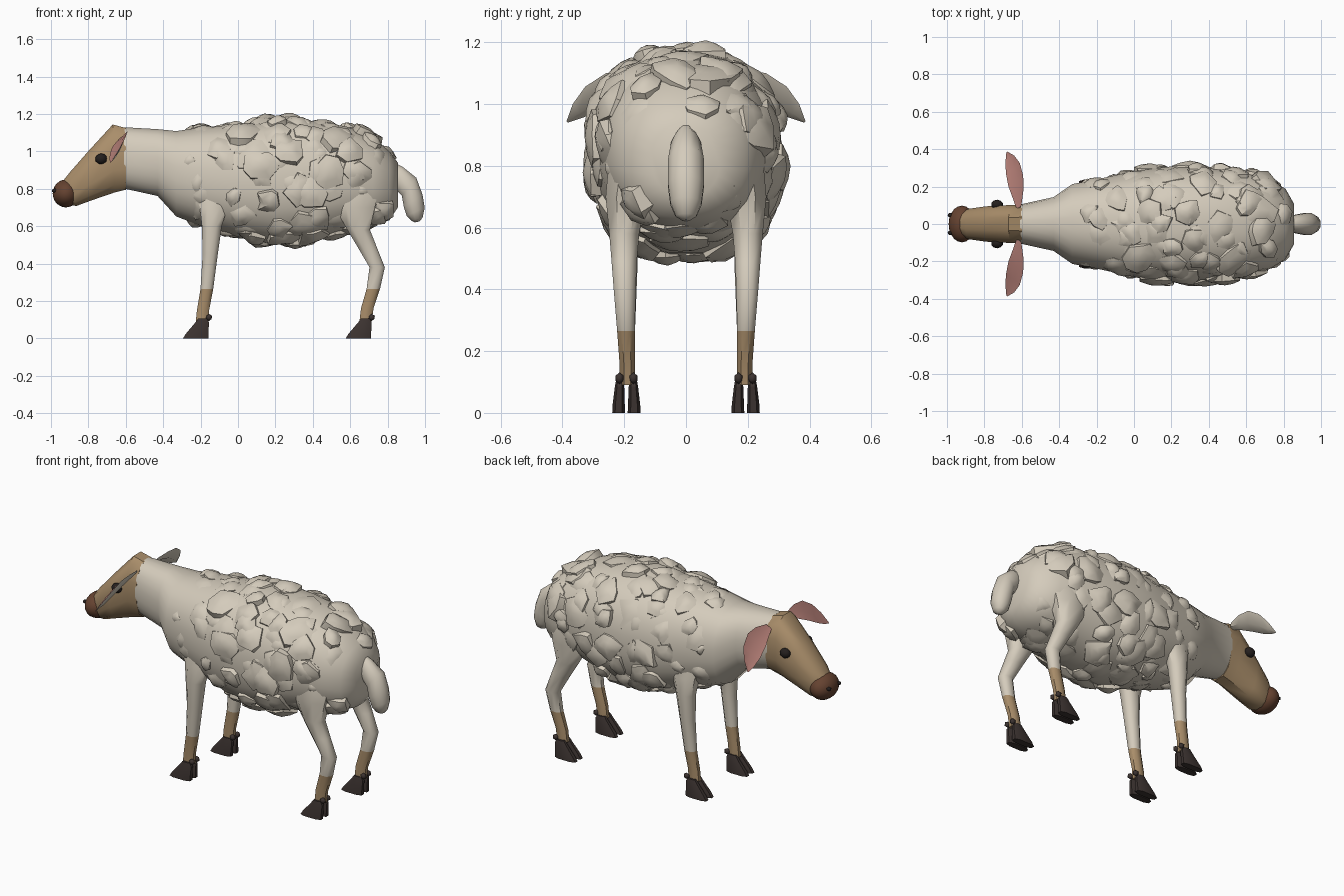
import bpy, bmesh, math, random
from mathutils import Vector, Matrix

if "Cube" in bpy.data.objects:
    bpy.data.objects.remove(bpy.data.objects["Cube"])

random.seed(5)


def material(name, rgb):
    m = bpy.data.materials.new(name)
    m.diffuse_color = (*rgb, 1)
    m.use_nodes = True
    m.node_tree.nodes["Principled BSDF"].inputs["Base Color"].default_value = m.diffuse_color
    return m


WOOL = material("cream wool", (0.66, 0.60, 0.50))
TAN = material("tan face", (0.40, 0.27, 0.145))
NOSE = material("brown nose", (0.13, 0.055, 0.03))
HOOF = material("dark hoof", (0.045, 0.033, 0.03))
EYE = material("black eye", (0.018, 0.014, 0.013))
PINK = material("pink inner ear", (0.50, 0.23, 0.20))


def finish(bm, name, mats, angle=40):
    bmesh.ops.recalc_face_normals(bm, faces=bm.faces)
    me = bpy.data.meshes.new(name)
    bm.to_mesh(me)
    bm.free()
    for m in mats:
        me.materials.append(m)
    me.shade_smooth()
    me.set_sharp_from_angle(angle=math.radians(angle))
    ob = bpy.data.objects.new(name, me)
    bpy.context.collection.objects.link(ob)
    return ob


def ring_point(x0, z0, x1, z1, y, hw, a, e=1.0):
    """Point on an oval spanning two side-profile points."""
    s, c = math.sin(a), math.cos(a)
    s = math.copysign(abs(s) ** e, s)
    c = math.copysign(abs(c) ** e, c)
    return Vector(((x0 + x1) / 2 + (x1 - x0) / 2 * s, y + hw * c,
                   (z0 + z1) / 2 + (z1 - z0) / 2 * s))


def loft(name, stations, sides, mats, e=1.0, tan_below=None, angle=40):
    bm = bmesh.new()
    rings = [[bm.verts.new(ring_point(*st, math.tau * (i + 0.5) / sides, e))
              for i in range(sides)] for st in stations]
    for r, q in zip(rings, rings[1:]):
        for i in range(sides):
            j = (i + 1) % sides
            bm.faces.new((r[i], r[j], q[j], q[i]))
    bm.faces.new(rings[0])
    bm.faces.new(rings[-1])
    if tan_below:
        for f in bm.faces:
            f.material_index = int(f.calc_center_median().z < tan_below)
    return finish(bm, name, mats, angle)


def ball(name, loc, size, mat, sub=2):
    bm = bmesh.new()
    bmesh.ops.create_icosphere(bm, subdivisions=sub, radius=1)
    bmesh.ops.transform(bm, matrix=Matrix.Translation(loc) @ Matrix.Diagonal((*size, 1)),
                        verts=bm.verts)
    return finish(bm, name, [mat], 60)


# Body and neck: x, bottom, top, half width
BODY = [(-0.61, 0.80, 1.13, 0.105), (-0.43, 0.76, 1.12, 0.145), (-0.33, 0.65, 1.11, 0.215),
        (-0.20, 0.60, 1.13, 0.24), (0.0, 0.54, 1.145, 0.285), (0.2, 0.50, 1.175, 0.31),
        (0.4, 0.515, 1.165, 0.30), (0.58, 0.57, 1.135, 0.28), (0.72, 0.60, 1.08, 0.245),
        (0.81, 0.63, 1.00, 0.19), (0.855, 0.70, 0.94, 0.11)]
SQUARE = 0.87
body_rings = [(x, b, x, t, 0, w) for x, b, t, w in BODY]
loft("body", body_rings, 24, [WOOL], SQUARE)


def body_point(x, a):
    for p, q in zip(BODY, BODY[1:]):
        if x <= q[0] or q is BODY[-1]:
            k = (x - p[0]) / (q[0] - p[0])
            b, t, w = (p[i] + (q[i] - p[i]) * k for i in (1, 2, 3))
            return ring_point(x, b, x, t, 0, w, a, SQUARE)


# Wool clumps: broad, overlapping, tilted tufts scattered over the body
bm = bmesh.new()
for i in range(180):
    x = -0.27 + 1.07 * ((i * 0.7549 + random.uniform(0, 0.03)) % 1)
    a = i * 2.39996 + random.uniform(-0.2, 0.2)
    p = body_point(x, a)
    if x < -0.1 and random.random() < 0.4:
        continue
    if 0.45 < x < 0.75 and p.z < 0.78 and abs(p.y) > 0.13 and random.random() < 0.7:
        continue
    du = body_point(x + 0.01, a) - body_point(x - 0.01, a)
    dv = body_point(x, a + 0.05) - body_point(x, a - 0.05)
    n = du.cross(dv).normalized()
    if n.dot(p - Vector((0.25, 0, 0.85))) < 0:
        n.negate()
    n = (n + Vector([random.uniform(-0.17, 0.17) for _ in range(3)])).normalized()
    u = n.orthogonal().normalized()
    v = n.cross(u)
    size = random.uniform(0.055, 0.10) * (0.85 if x < 0 else 1)
    lift = random.uniform(0.0, 0.034) * (0.5 if x < 0 else 1)
    sides = random.choice((6, 7, 8))
    turn = random.uniform(0, 6)
    rows = [[], [], []]
    for k in range(sides):
        t = turn + math.tau * (k + random.uniform(-0.3, 0.3)) / sides
        d = (u * math.cos(t) + v * math.sin(t)) * size * random.uniform(0.75, 1.2)
        drop = random.uniform(-0.014, 0.002)
        for row, r, h in zip(rows, (1.0, 0.95, 0.5), (-0.06, lift - 0.014 + drop, lift + drop / 2)):
            row.append(bm.verts.new(p + d * r + n * h))
    top = bm.verts.new(p + n * (lift + 0.006))
    for k in range(sides):
        j = (k + 1) % sides
        for r, q in zip(rows, rows[1:]):
            bm.faces.new((r[k], r[j], q[j], q[k]))
        bm.faces.new((rows[2][k], rows[2][j], top))
    bm.faces.new(rows[0][::-1])
finish(bm, "wool_clumps", [WOOL], 45)

# Head, nose and tail
loft("head", [(-0.60, 0.79, -0.60, 1.13, 0, 0.107), (-0.66, 0.775, -0.67, 1.148, 0, 0.104),
              (-0.78, 0.735, -0.80, 1.005, 0, 0.097), (-0.865, 0.705, -0.90, 0.89, 0, 0.083),
              (-0.90, 0.715, -0.935, 0.845, 0, 0.06)],
     12, [TAN], 0.8, angle=38)
ball("nose", (-0.92, 0, 0.775), (0.071, 0.098, 0.075), NOSE, 3)
loft("tail", [(0.80, 0.80, 0.84, 0.94, 0, 0.03), (0.84, 0.80, 0.88, 0.92, 0, 0.05),
              (0.875, 0.76, 0.955, 0.86, 0, 0.06), (0.885, 0.70, 0.988, 0.77, 0, 0.06),
              (0.90, 0.655, 1.0, 0.70, 0, 0.052), (0.925, 0.63, 0.988, 0.645, 0, 0.035),
              (0.945, 0.62, 0.97, 0.625, 0, 0.012)], 12, [WOOL], angle=60)

# Leg profiles: height, front/back x, y centre, half width
FRONT = [(0.84, -0.26, -0.02, 0.15, 0.06), (0.70, -0.21, -0.05, 0.188, 0.058),
         (0.60, -0.197, -0.083, 0.20, 0.05), (0.45, -0.192, -0.105, 0.197, 0.042),
         (0.265, -0.203, -0.13, 0.194, 0.031), (0.15, -0.222, -0.152, 0.19, 0.026),
         (0.09, -0.228, -0.155, 0.19, 0.026)]
REAR = [(0.98, 0.44, 0.74, 0.13, 0.07), (0.82, 0.47, 0.765, 0.175, 0.08),
        (0.70, 0.51, 0.74, 0.195, 0.07), (0.58, 0.58, 0.71, 0.20, 0.052),
        (0.49, 0.635, 0.745, 0.20, 0.044), (0.38, 0.70, 0.788, 0.198, 0.037),
        (0.265, 0.685, 0.762, 0.194, 0.031), (0.16, 0.655, 0.727, 0.19, 0.027),
        (0.09, 0.647, 0.717, 0.19, 0.026)]


def ear(name, s):
    """Curved leaf, pink on the forward face."""
    bm = bmesh.new()
    path = [(-0.615, 0.09, 1.085, 0.02), (-0.62, 0.16, 1.08, 0.045), (-0.632, 0.23, 1.062, 0.062),
            (-0.648, 0.30, 1.02, 0.058), (-0.664, 0.35, 0.978, 0.036), (-0.68, 0.385, 0.942, 0.004)]
    rows = []
    for x, y, z, w in path:
        c = Vector((x, y * s, z))
        across = Vector((0.62, 0.44 * s, 0.60)).normalized() * w
        dip = Vector((0.008, -0.003 * s, -0.006)) * (w / 0.06)
        thick = Vector((0.010, -0.004 * s, -0.008)) * (w / 0.06)
        rows.append([bm.verts.new(q) for q in
                     (c - across, c + dip, c + across, c + dip + thick)])
    for r, q in zip(rows, rows[1:]):
        for k in range(4):
            j = (k + 1) % 4
            f = bm.faces.new((r[k], r[j], q[j], q[k]))
            f.material_index = int(k < 2)
    bm.faces.new(rows[0])
    bm.faces.new(rows[-1])
    finish(bm, name, [WOOL, PINK], 45)


# Paired parts
for s, side in ((-1, "near"), (1, "far")):
    ear(f"ear_{side}", s)
    ball(f"eye_{side}", (-0.732, 0.104 * s, 0.96), (0.032, 0.026, 0.029), EYE)
    ball(f"nostril_{side}", (-0.981, 0.047 * s, 0.79), (0.017, 0.014, 0.012), EYE, 1)
    for leg, prof, heel in (("front", FRONT, -0.155), ("rear", REAR, 0.715)):
        loft(f"{leg}_leg_{side}", [(a, z, b, z, y * s, w) for z, a, b, y, w in prof],
             8, [WOOL, TAN], 0.9, tan_below=0.26, angle=50)
        # Cloven hooves with dewclaws
        for toe in (0.168, 0.218):
            yt = (toe * 0.9 + 0.019) * s
            loft(f"{leg}_hoof_{side}",
                 [(heel - 0.143, 0, heel, 0, toe * s, 0.022),
                  (heel - 0.128, 0.024, heel, 0.024, toe * s, 0.021),
                  (heel - 0.075, 0.085, heel + 0.002, 0.085, yt, 0.016),
                  (heel - 0.06, 0.105, heel - 0.01, 0.105, yt, 0.012)],
                 8, [HOOF], 0.7, angle=30)
            ball(f"{leg}_dewclaw_{side}", (heel, yt, 0.112),
                 (0.019, 0.015, 0.019), HOOF, 1)
